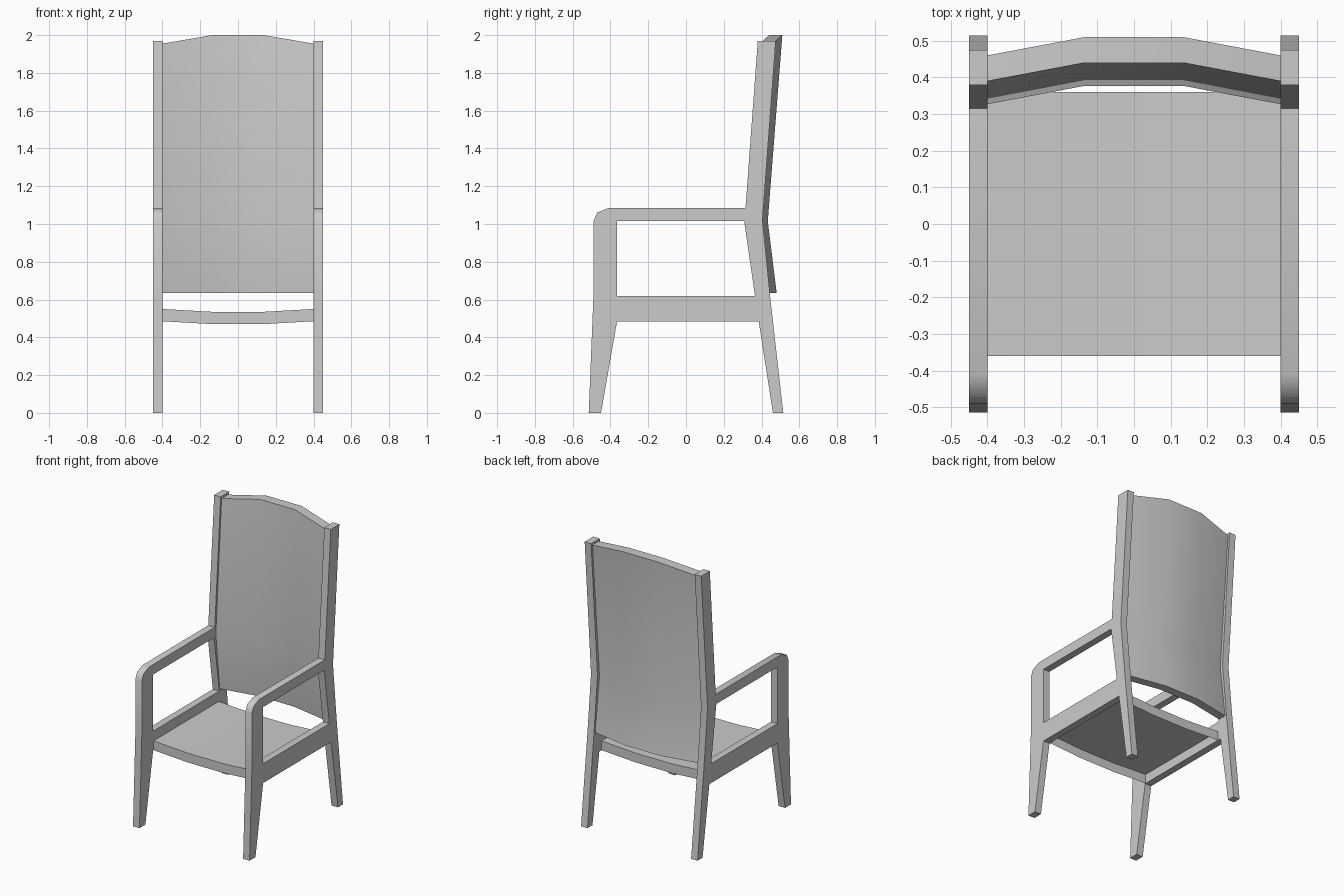
import bpy, bmesh, math

if "Cube" in bpy.data.objects:
    bpy.data.objects.remove(bpy.data.objects["Cube"])


def finish(bm, name, angle):
    bmesh.ops.recalc_face_normals(bm, faces=bm.faces)
    mesh = bpy.data.meshes.new(name)
    bm.to_mesh(mesh)
    bm.free()
    obj = bpy.data.objects.new(name, mesh)
    bpy.context.collection.objects.link(obj)
    mesh.polygons.foreach_set("use_smooth", [True] * len(mesh.polygons))
    mesh.set_sharp_from_angle(angle=math.radians(angle))
    return obj


def loft(rows, name, angle, open_bottom=False):
    """Closed sections along x, skinned together with end caps."""
    bm = bmesh.new()
    rings = [[bm.verts.new(p) for p in row] for row in rows]
    n = len(rings[0])
    for a, b in zip(rings, rings[1:]):
        for i in range(n - 1 if open_bottom else n):
            j = (i + 1) % n
            bm.faces.new((a[i], a[j], b[j], b[i]))
    if not open_bottom:
        bm.faces.new(rings[0])
        bm.faces.new(rings[-1])
    return finish(bm, name, angle)


# Side frame: legs, rail, armrest and back post in one profile with an opening
outline = [(-.515, 0), (-.45, 0), (-.365, .485), (.385, .485), (.46, 0),
           (.515, 0), (.445, .62), (.405, 1.02), (.475, 1.97), (.38, 1.97),
           (.315, 1.085), (-.41, 1.085), (-.47, 1.06), (-.49, 1.015), (-.49, .62)]
opening = [(-.365, .62), (.365, .62), (.308, 1.015), (-.365, 1.015)]
bm = bmesh.new()
edges = []
for loop in (outline, opening):
    vs = [bm.verts.new((.40, y, z)) for y, z in loop]
    edges += [bm.edges.new((vs[i - 1], vs[i])) for i in range(len(vs))]
bmesh.ops.triangle_fill(bm, edges=edges, use_beauty=True)
ext = bmesh.ops.extrude_face_region(bm, geom=bm.faces[:])
bmesh.ops.translate(bm, vec=(.05, 0, 0),
                    verts=[v for v in ext["geom"] if isinstance(v, bmesh.types.BMVert)])
frame = finish(bm, "side_frames", 55)
frame.modifiers.new("mirror", 'MIRROR')

# Four stations across the width, bowed in the middle: (x, bow amount)
stations = [(-.40, 0), (-.135, 1), (.135, 1), (.40, 0)]

# Backrest: bent panel, bowed backwards, with a raised middle at the top
loft([[(x, .37 + .05 * k, .635), (x, .327 + .05 * k, 1.03),
       (x, .39 + .05 * k, 1.955 + .045 * k), (x, .46 + .05 * k, 1.955 + .045 * k),
       (x, .383 + .05 * k, 1.015), (x, .43 + .05 * k, .635)]
      for x, k in stations], "backrest", 40)

# Seat: sagging slab, hollow underneath
loft([[(x, -.36, .485 - .015 * k), (x, -.36, .55 - .015 * k),
       (x, .36, .55 - .015 * k), (x, .36, .485 - .015 * k)]
      for x, k in stations], "seat", 40, open_bottom=True)
